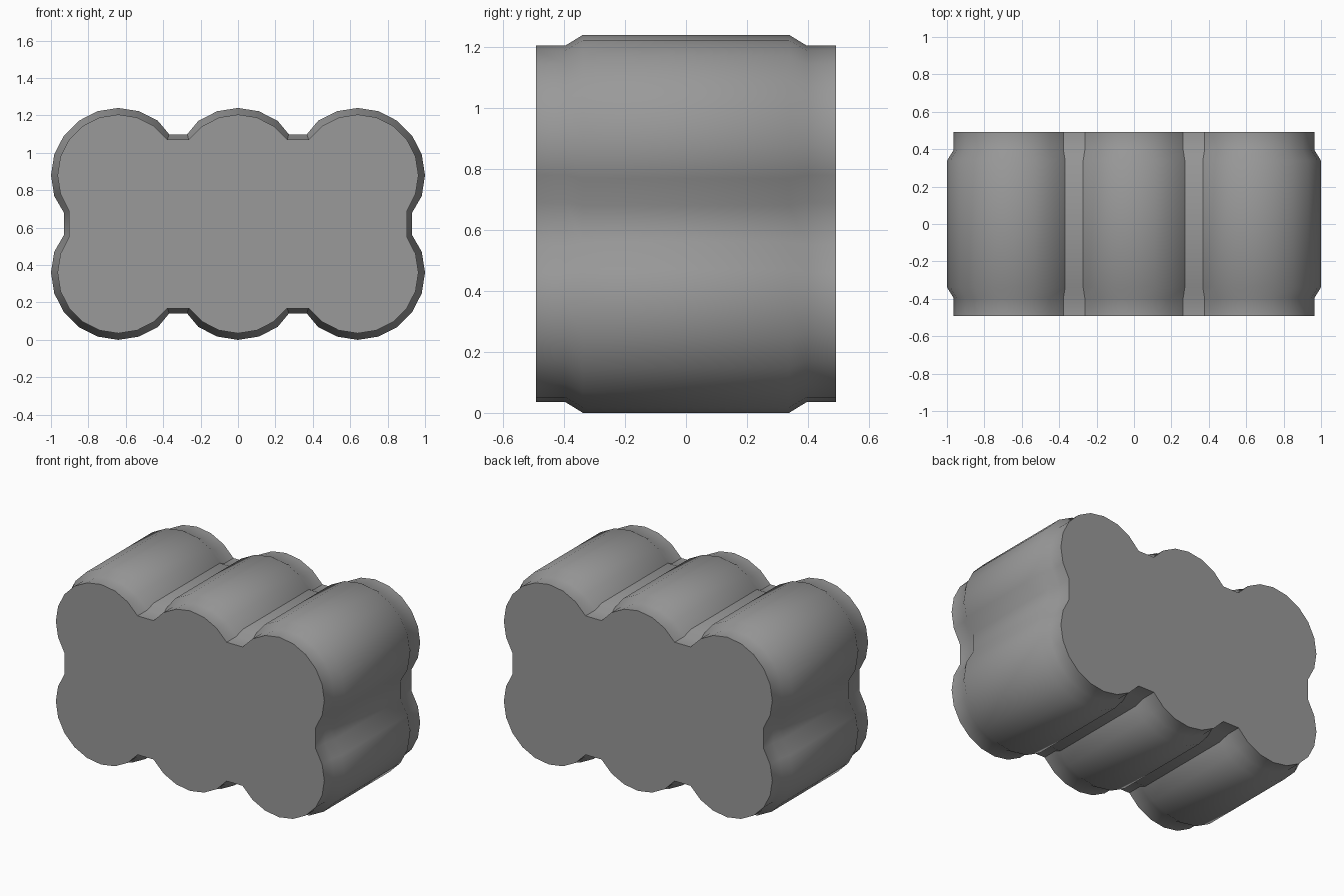
import bpy, bmesh
from math import sin, cos, radians

if "Cube" in bpy.data.objects:
    bpy.data.objects.remove(bpy.data.objects["Cube"])

R_END, R_MID = 0.325, 0.36      # can radius at the ends / along the body
CX, DZ, ZC = 0.64, 0.26, 0.62   # can spacing and pack centre height


def outline(r, wide):
    """Closed x-z outline of six touching 20-sided cans with flat webs."""
    s, c = R_END * sin(radians(54)), R_END * cos(radians(54))
    a, b = (0.009, 0.028) if wide else (0, 0)

    def arc(cx, start, stop):
        return [(cx + r * sin(radians(t)), DZ + r * cos(radians(t)))
                for t in range(start, stop, 18)]

    # upper right quarter, running from top centre to the side web
    q = arc(0, 0, 54) + [(s + a, DZ + c + b), (CX - s - a, DZ + c + b)]
    q += arc(CX, -36, 126) + [(CX + s + b, DZ - c - a)]
    # mirror down, then across
    right = q + [(x, -z) for x, z in reversed(q)]
    return right + [(-x, z) for x, z in reversed(right[1:-1])]


# wrapped six pack: end collar, shoulder, body, shoulder, end collar
bm = bmesh.new()
rings = []
for y, wide in [(-0.492, 0), (-0.395, 0), (-0.338, 1),
                (0.338, 1), (0.395, 0), (0.492, 0)]:
    pts = outline(R_MID if wide else R_END, wide)
    rings.append([bm.verts.new((x, y, z + ZC)) for x, z in pts])
for lo, hi in zip(rings, rings[1:]):
    n = len(lo)
    for i in range(n):
        j = (i + 1) % n
        bm.faces.new((lo[i], lo[j], hi[j], hi[i]))

# flat end caps
bm.faces.new(rings[0])
bm.faces.new(rings[-1])
bmesh.ops.recalc_face_normals(bm, faces=bm.faces[:])

mesh = bpy.data.meshes.new("six_can_pack")
bm.to_mesh(mesh)
bm.free()

# dark grey wrap
wrap = bpy.data.materials.new("dark_wrap")
wrap.diffuse_color = (0.32, 0.32, 0.32, 1)
wrap.use_nodes = True
wrap.node_tree.nodes["Principled BSDF"].inputs["Base Color"].default_value = wrap.diffuse_color
mesh.materials.append(wrap)

pack = bpy.data.objects.new("six_can_pack", mesh)
bpy.context.collection.objects.link(pack)
bpy.context.view_layer.objects.active = pack
pack.select_set(True)
bpy.ops.object.shade_smooth_by_angle(angle=radians(35))
